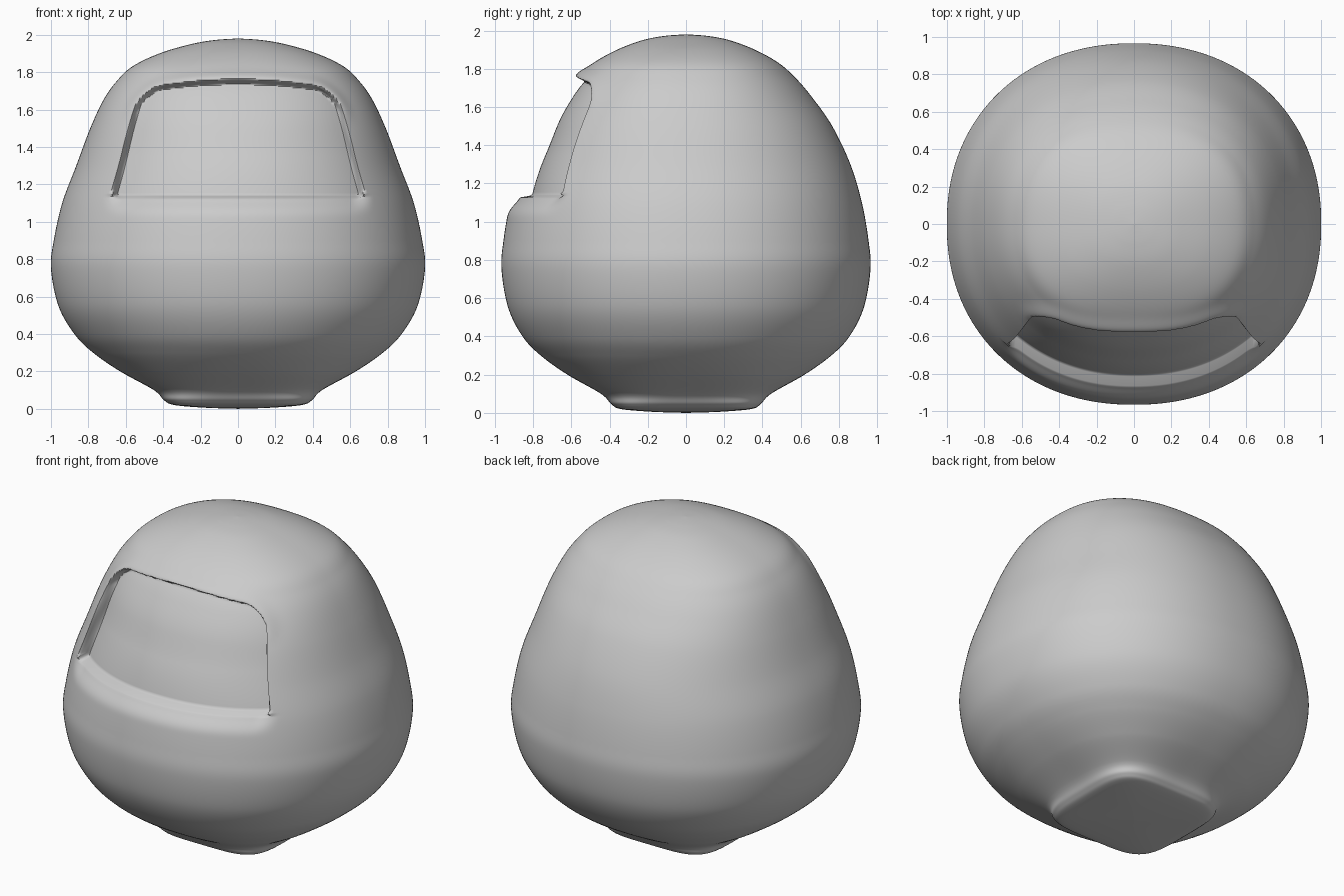
import bpy, bmesh, math

if "Cube" in bpy.data.objects:
    bpy.data.objects.remove(bpy.data.objects["Cube"])

# Body profile: height, half width, half depth, squareness of the cross-section
PROFILE = [
    (0.0, 0.0, 0.0, 4.0), (0.006, 0.18, 0.18, 4.5), (0.02, 0.34, 0.34, 4.5),
    (0.045, 0.395, 0.39, 4.0), (0.10, 0.45, 0.445, 3.0), (0.20, 0.63, 0.62, 2.4),
    (0.30, 0.775, 0.76, 2.2), (0.40, 0.875, 0.855, 2.15), (0.55, 0.96, 0.93, 2.15),
    (0.75, 1.0, 0.965, 2.15), (0.90, 0.985, 0.955, 2.15), (1.10, 0.94, 0.92, 2.15),
    (1.30, 0.865, 0.86, 2.15), (1.50, 0.79, 0.765, 2.2), (1.65, 0.72, 0.66, 2.25),
    (1.75, 0.65, 0.575, 2.3), (1.83, 0.565, 0.485, 2.4), (1.90, 0.42, 0.36, 2.4),
    (1.95, 0.25, 0.225, 2.4), (1.972, 0.12, 0.11, 2.3), (1.98, 0.0, 0.0, 2.2),
]
COLUMNS = 288
STEP = 0.010


def smoothstep(a, b, v):
    t = min(max((v - a) / (b - a), 0.0), 1.0)
    return t * t * (3 - 2 * t)


def catmull(p0, p1, p2, p3, t):
    return [0.5 * (2 * b + (c - a) * t + (2 * a - 5 * b + 4 * c - d) * t * t
                   + (3 * b - a - 3 * c + d) * t ** 3)
            for a, b, c, d in zip(p0, p1, p2, p3)]


def smooth_profile():
    pts = [PROFILE[0]] + PROFILE + [PROFILE[-1]]
    rows = []
    for i in range(1, len(pts) - 2):
        p, q = pts[i], pts[i + 1]
        steps = max(2, math.ceil(math.hypot(q[0] - p[0], q[1] - p[1]) / STEP))
        rows += [catmull(pts[i - 1], p, q, pts[i + 2], k / steps) for k in range(steps)]
    return rows + [PROFILE[-1]]


def rounded(a, b, r):
    # intersection of two half planes with a rounded corner
    return min(max(a + r, b + r), 0) + math.hypot(max(a + r, 0), max(b + r, 0)) - r


def recess(x, z):
    # how far the front surface is pushed back at this point
    side = (abs(x) - (0.685 - 0.26 * (z - 1.13))) * 0.97
    upper = rounded(side, z - (1.765 - 0.18 * x * x), 0.13)
    lower = rounded(side, 1.128 - z, 0.05)
    depth = 0.105 - 0.045 * smoothstep(1.35, 1.75, z)
    mask = smoothstep(0.0, 0.035, -upper) * smoothstep(-0.003, 0.012, -lower)
    # soft roll of the body into the lower ledge
    roll = 0.045 * smoothstep(1.0, 1.135, z) ** 2 * smoothstep(0.0, 0.12, 0.72 - abs(x))
    # slightly raised lip above the opening
    lip = 0.02 * math.exp(-((upper - 0.012) / 0.03) ** 2) * smoothstep(1.5, 1.7, z)
    return depth * mask + roll * (1 - mask) * (z < 1.14) - lip * (1 - mask)


# Rounded body with a sunken front panel
bm = bmesh.new()
rings = []
for z, rx, ry, n in smooth_profile():
    ring = []
    for k in range(COLUMNS):
        t = 2 * math.pi * k / COLUMNS
        a = t - 0.6 * math.sin(t)          # finer columns at the front
        s, c = math.sin(a), math.cos(a)
        r = (abs(s) ** n + abs(c) ** n) ** (-1 / n)
        x, y = rx * r * s, -ry * r * c
        if y < -0.2 and 0.95 < z < 1.87:
            y += recess(x, z)
        ring.append(bm.verts.new((x, y, z)))
    rings.append(ring)
for lo, hi in zip(rings, rings[1:]):
    for k in range(COLUMNS):
        j = (k + 1) % COLUMNS
        bm.faces.new((lo[k], lo[j], hi[j], hi[k]))
bmesh.ops.remove_doubles(bm, verts=rings[0] + rings[-1], dist=1e-5)
bmesh.ops.recalc_face_normals(bm, faces=bm.faces)

mesh = bpy.data.meshes.new("rounded_body")
bm.to_mesh(mesh)
bm.free()
body = bpy.data.objects.new("rounded_body", mesh)
bpy.context.collection.objects.link(body)
bpy.context.view_layer.objects.active = body
body.select_set(True)
bpy.ops.object.shade_smooth_by_angle(angle=math.radians(50))
